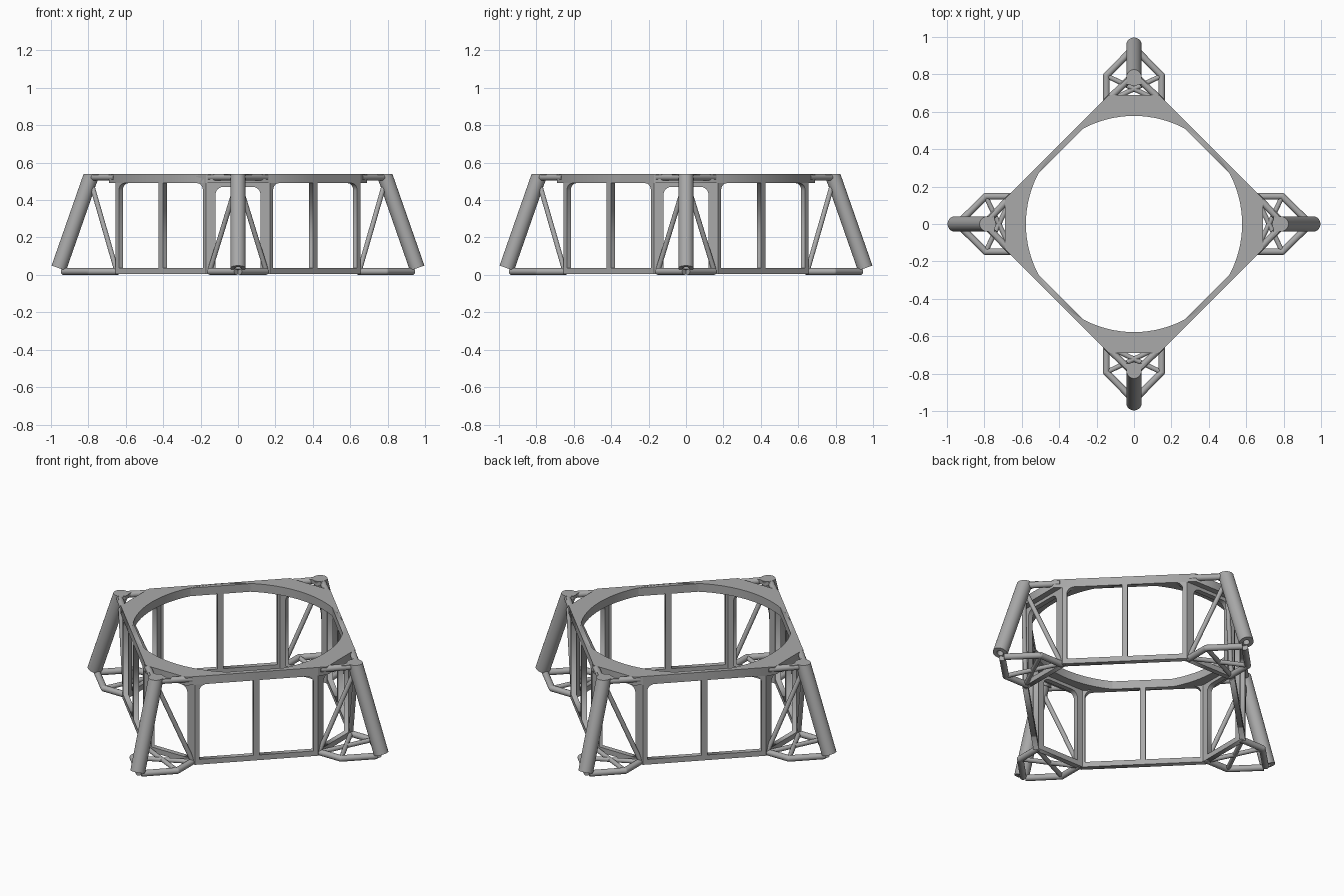
import bpy, bmesh, math
from mathutils import Vector, Matrix

if "Cube" in bpy.data.objects:
    bpy.data.objects.remove(bpy.data.objects["Cube"])

grey = bpy.data.materials.new("matte grey")
grey.use_nodes = True
colour = (0.40, 0.40, 0.40, 1)
grey.diffuse_color = colour
grey.node_tree.nodes["Principled BSDF"].inputs["Base Color"].default_value = colour

TOP = 0.54
CORNER = 0.655      # corner panel distance from the centre
HALF = 0.17         # corner panel half width


def add(name, mesh, matrix, smooth=False):
    ob = bpy.data.objects.new(name, mesh)
    bpy.context.collection.objects.link(ob)
    mesh.materials.clear()
    mesh.materials.append(grey)
    mesh.transform(matrix)
    if smooth:
        bpy.ops.object.select_all(action='DESELECT')
        ob.select_set(True)
        bpy.context.view_layer.objects.active = ob
        bpy.ops.object.shade_smooth_by_angle(angle=math.radians(40))
    return ob


def plate(name, loops, depth, matrix):
    """Flat plate from an outline and holes, centred on its own plane."""
    cu = bpy.data.curves.new(name, 'CURVE')
    cu.dimensions = '2D'
    cu.fill_mode = 'BOTH'
    cu.extrude = depth / 2
    for pts in loops:
        sp = cu.splines.new('POLY')
        sp.points.add(len(pts) - 1)
        for p, (x, y) in zip(sp.points, pts):
            p.co = (x, y, 0, 1)
        sp.use_cyclic_u = True
    tmp = bpy.data.objects.new("outline", cu)
    bpy.context.collection.objects.link(tmp)
    dg = bpy.context.evaluated_depsgraph_get()
    mesh = bpy.data.meshes.new_from_object(tmp.evaluated_get(dg))
    bpy.data.objects.remove(tmp)
    bm = bmesh.new()
    bm.from_mesh(mesh)
    bmesh.ops.remove_doubles(bm, verts=bm.verts, dist=1e-5)
    bmesh.ops.recalc_face_normals(bm, faces=bm.faces)
    bm.to_mesh(mesh)
    bm.free()
    return add(name, mesh, matrix)


def rect(x0, x1, y0, y1):
    return [(x0, y0), (x1, y0), (x1, y1), (x0, y1)]


def window(x0, x1, y0, y1, left=0.0, right=0.0):
    """Opening whose top corners may be rounded."""
    pts = [(x0, y0), (x1, y0)]
    for r, cx, start in ((right, x1 - right, 0), (left, x0 + left, 90)):
        for i in range(7 if r else 1):
            a = math.radians(start + i * 15)
            pts.append((cx + r * math.cos(a), y1 - r + r * math.sin(a)))
    return pts


def rod_bm(a, b, r, sides=20):
    a, b = Vector(a), Vector(b)
    d = b - a
    bm = bmesh.new()
    m = Matrix.Translation((a + b) / 2) @ d.to_track_quat('Z', 'Y').to_matrix().to_4x4()
    bmesh.ops.create_cone(bm, cap_ends=True, segments=sides, radius1=r, radius2=r,
                          depth=d.length, matrix=m)
    return bm


def rods(name, paths, r, matrix):
    """Round tubes along each path, with ball joints at the bends."""
    mesh = bpy.data.meshes.new(name)
    whole = bmesh.new()
    for path in paths:
        for a, b in zip(path, path[1:]):
            bm = rod_bm(a, b, r)
            bm.to_mesh(mesh)
            bm.free()
            whole.from_mesh(mesh)
        for p in path[1:-1]:
            bmesh.ops.create_uvsphere(whole, u_segments=20, v_segments=10, radius=r,
                                      matrix=Matrix.Translation(p))
    whole.to_mesh(mesh)
    whole.free()
    return add(name, mesh, matrix, True)


def leg(name, matrix):
    """Slanted leg, flat on top, with a bored foot."""
    top, foot = Vector((0.775, 0, 0.56)), Vector((0.958, 0, 0.036))
    axis = (foot - top).normalized()
    bm = rod_bm(top, foot, 0.041, 32)
    bm.normal_update()
    cap = max(bm.faces, key=lambda f: f.normal.dot(axis))
    bmesh.ops.inset_region(bm, faces=[cap], thickness=0.023)
    bore = bmesh.ops.extrude_face_region(bm, geom=[cap])
    bmesh.ops.translate(bm, vec=-axis * 0.08,
                        verts=[v for v in bore["geom"] if isinstance(v, bmesh.types.BMVert)])
    if cap.is_valid:
        bm.faces.remove(cap)
    cut = bmesh.ops.bisect_plane(bm, geom=bm.verts[:] + bm.edges[:] + bm.faces[:],
                                 plane_co=(0, 0, TOP), plane_no=(0, 0, 1), clear_outer=True)
    edges = [e for e in cut["geom_cut"] if isinstance(e, bmesh.types.BMEdge)]
    bmesh.ops.holes_fill(bm, edges=edges)
    bmesh.ops.recalc_face_normals(bm, faces=bm.faces)
    mesh = bpy.data.meshes.new(name)
    bm.to_mesh(mesh)
    bm.free()
    add(name, mesh, matrix, True)


# Top plate: cut-corner square with a round opening
tip, side = 0.69, 0.825 - 0.69
corners = []
for k in range(4):
    for y in (-side, side):
        p = Matrix.Rotation(math.pi / 2 * k, 2) @ Vector((tip, y))
        corners.append((p.x, p.y))
circle = [(0.578 * math.cos(math.tau * i / 96), 0.578 * math.sin(math.tau * i / 96))
          for i in range(96)]
plate("top_plate", [corners, circle], 0.05, Matrix.Translation((0, 0, TOP - 0.025)))

# Stands a flat plate upright, facing +x
upright = Matrix(((0, 0, 1, 0), (1, 0, 0, 0), (0, 1, 0, 0), (0, 0, 0, 1)))
wall_half = (CORNER - HALF) / math.sqrt(2)
wall_dist = (CORNER + HALF) / math.sqrt(2)

for k, where in enumerate(("left", "back", "right", "front")):
    turn = Matrix.Rotation(math.pi / 2 * k, 4, 'Z')
    diag = Matrix.Rotation(math.pi / 2 * k + math.pi / 4, 4, 'Z')

    # Long wall with two openings either side of a thin post
    w = wall_half - 0.025
    plate("wall_" + where,
          [rect(-wall_half, wall_half, 0.006, TOP - 0.001),
           window(-w, -0.016, 0.037, 0.49, left=0.04),
           window(0.016, w, 0.037, 0.49, right=0.04)],
          0.03, diag @ Matrix.Translation((wall_dist - 0.015, 0, 0)) @ upright)

    # Short corner panel behind each leg
    plate("corner_panel_" + where,
          [rect(-HALF, HALF, 0.006, TOP - 0.001),
           window(-0.12, 0.12, 0.037, 0.47, 0.04, 0.04)],
          0.03, turn @ Matrix.Translation((CORNER - 0.015, 0, 0)) @ upright)

    # Gusset between the upper tubes
    plate("gusset_" + where, [[(0.745, -0.075), (0.815, 0), (0.745, 0.075)]],
          0.024, turn @ Matrix.Translation((0, 0, TOP - 0.014)))

    leg("leg_" + where, turn)

    # Tube framework, mirrored across each leg
    upper, lower, braces = [], [], []
    for s in (-1, 1):
        upper.append([(0.80, 0, 0.522), (0.655, s * 0.15, 0.522)])
        lower.append([(0.64, s * 0.148, 0.018), (0.793, s * 0.148, 0.018),
                      (0.935, s * 0.008, 0.018)])
        braces.append([(0.79, 0, 0.51), (0.65, s * 0.15, 0.025)])
        braces.append([(0.793, s * 0.148, 0.018), (0.65, -s * 0.15, 0.018)])
    rods("upper_tubes_" + where, upper, 0.018, turn)
    rods("lower_tubes_" + where, lower, 0.018, turn)
    rods("braces_" + where, braces, 0.013, turn)
